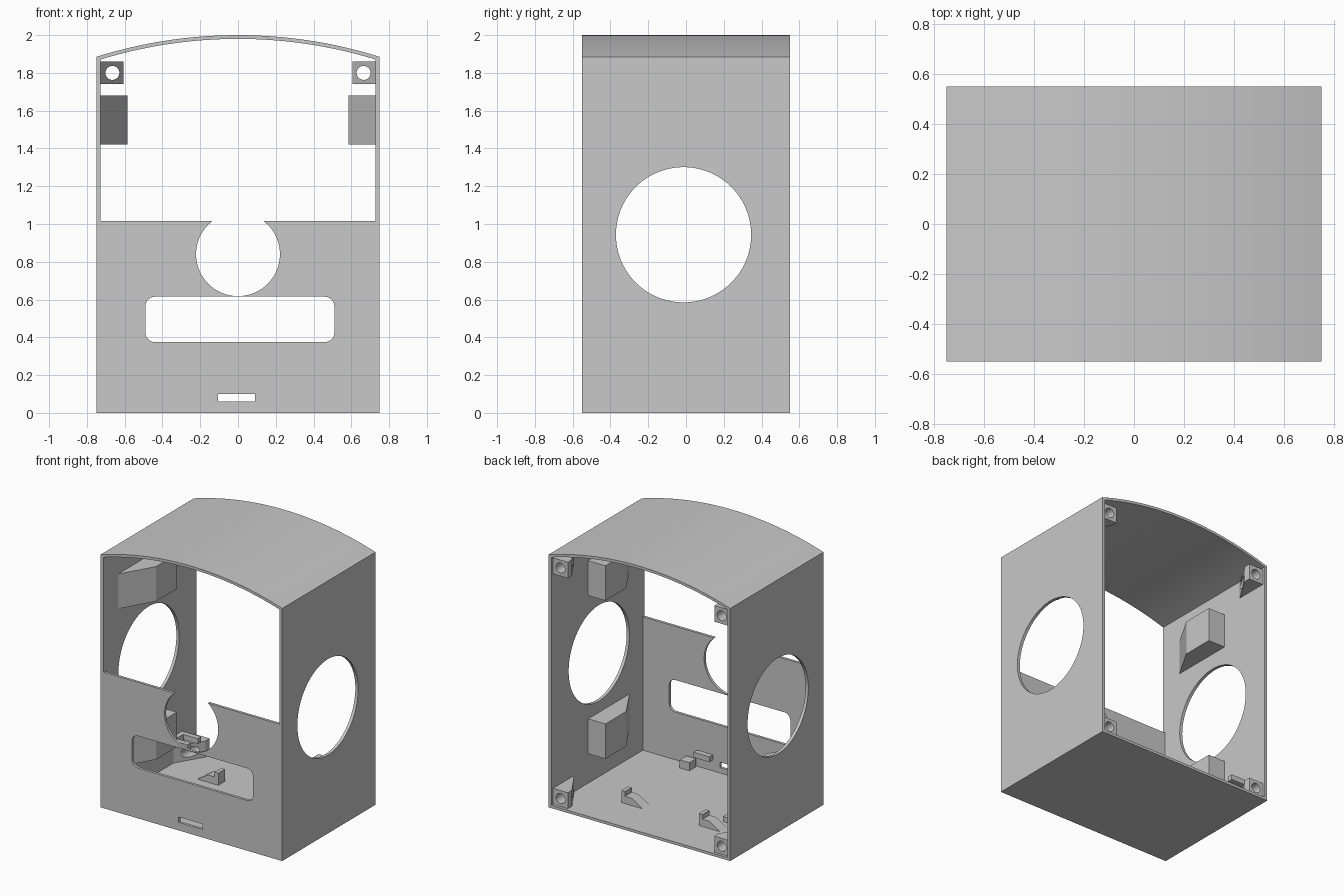
import bpy, bmesh, math

cube = bpy.data.objects.get("Cube")
if cube:
    bpy.data.objects.remove(cube, do_unlink=True)

grey = bpy.data.materials.new("light grey plastic")
grey.use_nodes = True
colour = (0.58, 0.58, 0.58, 1)
grey.diffuse_color = colour
grey.node_tree.nodes["Principled BSDF"].inputs["Base Color"].default_value = colour


def prism(name, points, axis, start, end):
    """Extrude a flat outline along one axis from start to end."""
    place = {"x": lambda a, b, c: (c, a, b),
             "y": lambda a, b, c: (a, c, b),
             "z": lambda a, b, c: (a, b, c)}[axis]
    bm = bmesh.new()
    low = [bm.verts.new(place(a, b, start)) for a, b in points]
    high = [bm.verts.new(place(a, b, end)) for a, b in points]
    bm.faces.new(low)
    bm.faces.new(high)
    n = len(points)
    for i in range(n):
        j = (i + 1) % n
        bm.faces.new((low[i], low[j], high[j], high[i]))
    bmesh.ops.recalc_face_normals(bm, faces=bm.faces)
    mesh = bpy.data.meshes.new(name)
    bm.to_mesh(mesh)
    bm.free()
    mesh.materials.append(grey)
    obj = bpy.data.objects.new(name, mesh)
    bpy.context.collection.objects.link(obj)
    return obj


def rect(a0, a1, b0, b1):
    return [(a0, b0), (a1, b0), (a1, b1), (a0, b1)]


def circle(a, b, r, n=64):
    return [(a + r * math.cos(math.tau * i / n), b + r * math.sin(math.tau * i / n))
            for i in range(n)]


def rounded(a0, a1, b0, b1, r, n=8):
    corners = [(a1 - r, b1 - r), (a0 + r, b1 - r), (a0 + r, b0 + r), (a1 - r, b0 + r)]
    return [(a + r * math.cos(math.pi / 2 * (k + i / n)),
             b + r * math.sin(math.pi / 2 * (k + i / n)))
            for k, (a, b) in enumerate(corners) for i in range(n + 1)]


def arched(half, bottom, top, radius, n=32):
    """Upright outline closed by a shallow arc."""
    spread = math.asin(half / radius)
    arc = [(radius * math.sin(spread * (1 - 2 * i / n)),
            top - radius + radius * math.cos(spread * (1 - 2 * i / n)))
           for i in range(n + 1)]
    return [(-half, bottom), (half, bottom)] + arc


def activate(obj):
    bpy.ops.object.select_all(action="DESELECT")
    obj.select_set(True)
    bpy.context.view_layer.objects.active = obj


def cut(obj, cutter):
    cutter.hide_render = True
    mod = obj.modifiers.new("cut", "BOOLEAN")
    mod.operation = "DIFFERENCE"
    mod.solver = "EXACT"
    mod.object = cutter
    activate(obj)
    bpy.ops.object.modifier_apply(modifier=mod.name)
    bpy.data.objects.remove(cutter, do_unlink=True)


def smooth(obj):
    activate(obj)
    bpy.ops.object.shade_smooth_by_angle(angle=math.radians(30))


INNER, FLOOR = 0.727, 0.02

# Arched shell, open at the back and the upper front
shell = prism("shell", arched(0.75, 0, 2, 2.503), "y", -0.55, 0.55)
cut(shell, prism("cavity", arched(INNER, FLOOR, 1.98, 2.483), "y", -0.53, 0.8))
cut(shell, prism("window", arched(INNER, 1.015, 1.98, 2.483), "y", -0.8, 0))

# Openings in the front panel and side walls
cut(shell, prism("round_notch", circle(0, 0.84, 0.222), "y", -0.7, -0.4))
cut(shell, prism("wide_slot", rounded(-0.49, 0.51, 0.375, 0.615, 0.05), "y", -0.7, -0.4))
cut(shell, prism("port_slot", rect(-0.105, 0.09, 0.06, 0.10), "y", -0.7, -0.4))
cut(shell, prism("side_holes", circle(-0.013, 0.943, 0.358, 96), "x", -1, 1))
smooth(shell)

for side, s in (("left", 1), ("right", -1)):
    # Ramped wall brackets above and below each side hole
    outline = [(s * INNER, -0.375), (s * 0.585, -0.13),
               (s * 0.585, 0.115), (s * INNER, 0.115)]
    for level, z in (("lower", 0.24), ("upper", 1.42)):
        prism(f"{side}_{level}_bracket", outline, "z", z, z + 0.26)

    # Screw bosses in the rear corners
    outline = [(s * INNER, 0.28), (s * 0.605, 0.48),
               (s * 0.605, 0.53), (s * INNER, 0.53)]
    for level, z in (("lower", FLOOR), ("upper", 1.74)):
        boss = prism(f"{side}_{level}_screw_boss", outline, "z", z, z + 0.12)
        cut(boss, prism("screw_hole", circle(s * 0.665, z + 0.06, 0.037, 32), "y", 0, 0.8))
        smooth(boss)

    # Board standoffs on the floor: plain in front, ramped with a lip behind
    x = s * 0.32
    prism(f"{side}_front_standoff", rect(x - 0.04, x + 0.04, -0.52, -0.44), "z", FLOOR, 0.08)
    outline = [(x - 0.13, FLOOR), (x - 0.04, 0.075), (x + 0.015, 0.075),
               (x + 0.015, 0.11), (x + 0.045, 0.11), (x + 0.045, FLOOR)]
    prism(f"{side}_rear_standoff", outline, "y", 0.16, 0.24)

# Hold-down tab behind the front panel
prism("front_tab", rect(0.15, 0.28, 0.10, 0.14), "y", -0.53, -0.49)

# U-shaped cable clip on the right wall
clip = [(-INNER, 0.22), (-0.57, 0.22), (-0.57, 0.26), (-0.69, 0.26),
        (-0.69, 0.34), (-0.57, 0.34), (-0.57, 0.38), (-INNER, 0.38)]
prism("cable_clip", clip, "z", 0.18, 0.22)
